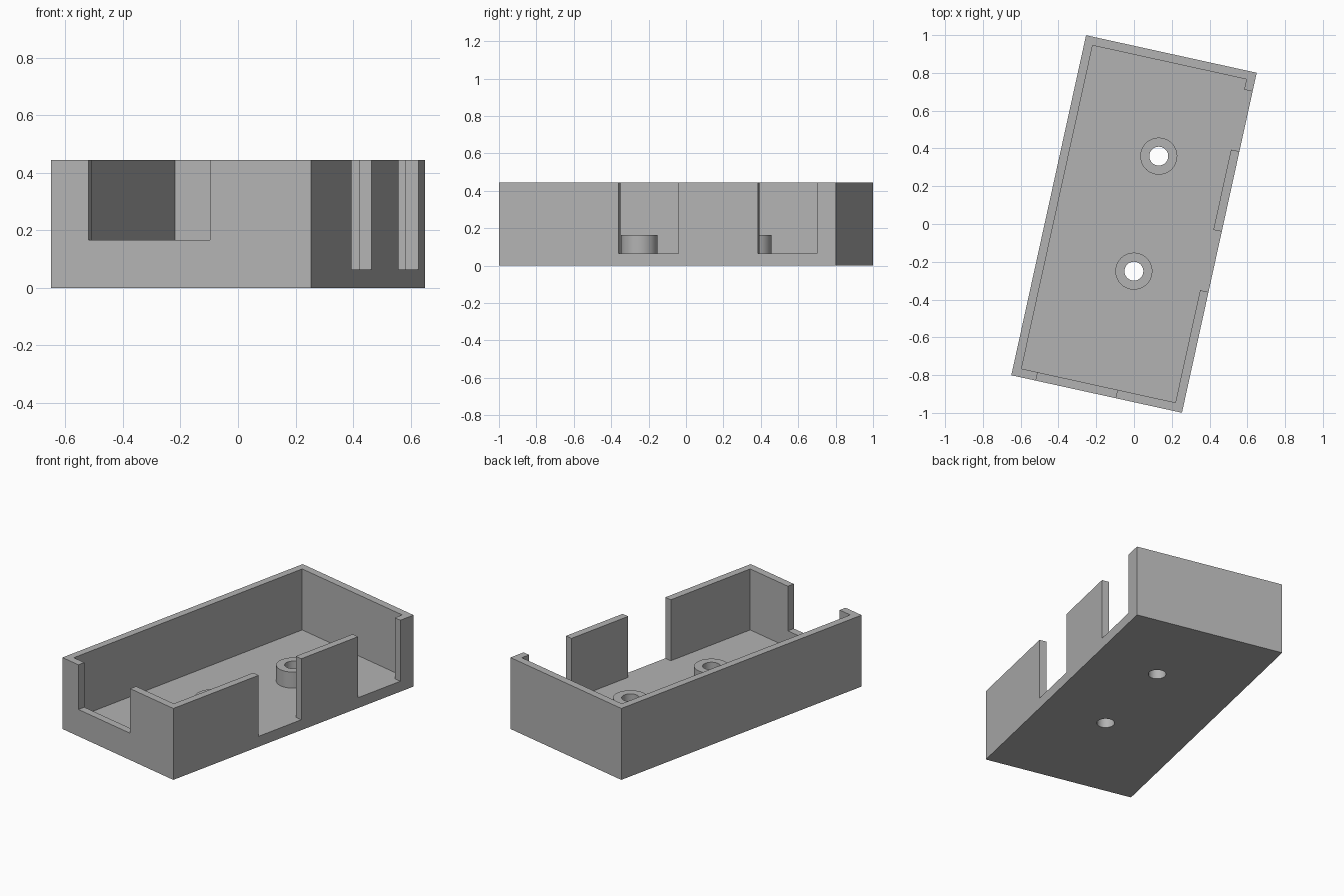
import bpy
from math import radians
from mathutils import Matrix

cube = bpy.data.objects.get("Cube")
if cube:
    bpy.data.objects.remove(cube, do_unlink=True)

# Dimensions in the tray's own axes, before it is turned
HALF_W, HALF_L, HEIGHT = 0.4625, 0.9215, 0.445
WALL, FLOOR = 0.0455, 0.065
BOSS_TOP, SILL = 0.165, 0.167
ABOVE = HEIGHT + 0.1
TURN = radians(-12.4)

grey = bpy.data.materials.new("light_grey")
grey.use_nodes = True
colour = (0.45, 0.45, 0.45, 1)
grey.diffuse_color = colour
grey.node_tree.nodes["Principled BSDF"].inputs["Base Color"].default_value = colour


def box(name, x0, x1, y0, y1, z0, z1):
    bpy.ops.mesh.primitive_cube_add(size=1)
    ob = bpy.context.object
    ob.name = name
    ob.data.transform(
        Matrix.Translation(((x0 + x1) / 2, (y0 + y1) / 2, (z0 + z1) / 2))
        @ Matrix.Diagonal((x1 - x0, y1 - y0, z1 - z0, 1)))
    ob.data.materials.append(grey)
    return ob


def cylinder(name, x, y, radius, z0, z1):
    bpy.ops.mesh.primitive_cylinder_add(vertices=48, radius=radius, depth=z1 - z0)
    ob = bpy.context.object
    ob.name = name
    ob.data.transform(Matrix.Translation((x, y, (z0 + z1) / 2)))
    ob.data.materials.append(grey)
    return ob


def combine(target, tool, operation):
    mod = target.modifiers.new(tool.name, "BOOLEAN")
    mod.operation, mod.solver, mod.object = operation, "EXACT", tool
    bpy.context.view_layer.objects.active = target
    bpy.ops.object.modifier_apply(modifier=mod.name)
    bpy.data.objects.remove(tool, do_unlink=True)


# Open tray: solid block with a cavity
tray = box("tray", -HALF_W, HALF_W, -HALF_L, HALF_L, 0, HEIGHT)
in_w, in_l = HALF_W - WALL, HALF_L - WALL
combine(tray, box("cavity", -in_w, in_w, -in_l, in_l, FLOOR, ABOVE), "DIFFERENCE")

# Two openings in the right wall, down to the floor
for y0, y1 in ((-0.267, 0.06), (0.495, 0.82)):
    combine(tray, box("side_opening", in_w - 0.05, HALF_W + 0.1, y0, y1, FLOOR, ABOVE),
            "DIFFERENCE")

# Opening in the front wall with a raised sill
combine(tray, box("front_opening", -0.329, 0.103, -HALF_L - 0.1, -in_l + 0.05, SILL, ABOVE),
        "DIFFERENCE")

# Screw bosses with holes through the floor
for x, y in ((0.051, 0.379), (0.053, -0.244)):
    combine(tray, cylinder("boss", x, y, 0.098, FLOOR / 2, BOSS_TOP), "UNION")
    combine(tray, cylinder("screw_hole", x, y, 0.05, -0.1, BOSS_TOP + 0.1), "DIFFERENCE")

# Turn the tray about the vertical and smooth the round parts
tray.data.transform(Matrix.Rotation(TURN, 4, "Z"))
bpy.ops.object.select_all(action="DESELECT")
tray.select_set(True)
bpy.context.view_layer.objects.active = tray
bpy.ops.object.shade_smooth_by_angle(angle=radians(30))
